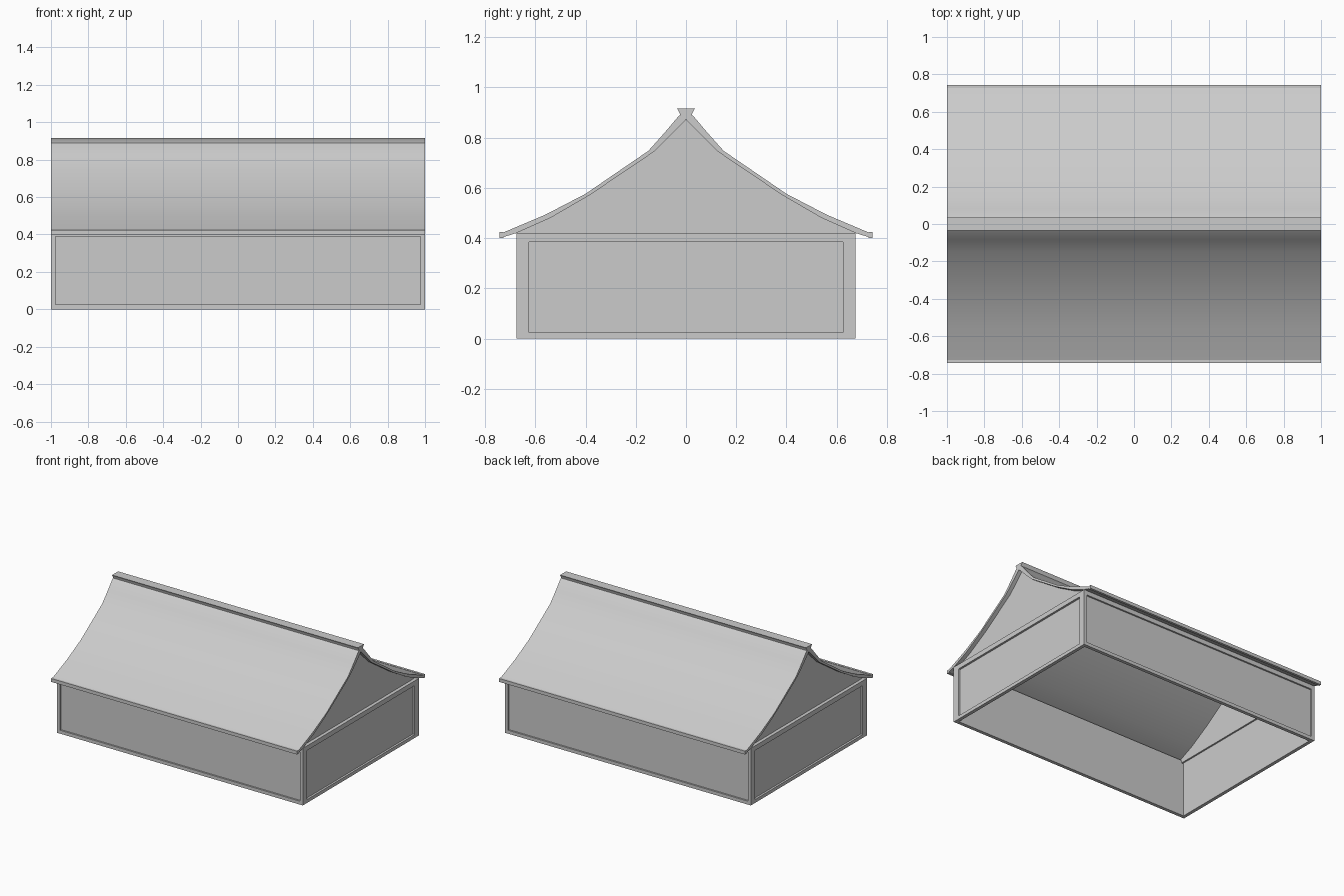
import bpy, math

if "Cube" in bpy.data.objects:
    bpy.data.objects.remove(bpy.data.objects["Cube"])

plaster = bpy.data.materials.new("light grey")
plaster.diffuse_color = (0.6, 0.6, 0.6, 1)
plaster.use_nodes = True
plaster.node_tree.nodes["Principled BSDF"].inputs["Base Color"].default_value = plaster.diffuse_color


def finish(name, verts, faces):
    me = bpy.data.meshes.new(name)
    me.from_pydata(verts, [], faces)
    me.materials.append(plaster)
    ob = bpy.data.objects.new(name, me)
    bpy.context.collection.objects.link(ob)
    bpy.ops.object.select_all(action='DESELECT')
    ob.select_set(True)
    bpy.context.view_layer.objects.active = ob
    bpy.ops.object.mode_set(mode='EDIT')
    bpy.ops.mesh.select_all(action='SELECT')
    bpy.ops.mesh.normals_make_consistent(inside=False)
    bpy.ops.object.mode_set(mode='OBJECT')
    bpy.ops.object.shade_smooth_by_angle(angle=math.radians(35))
    return ob


def extrude_x(name, profile, x0, x1):
    """Closed (y, z) outline extruded along x."""
    n = len(profile)
    verts = [(x, y, z) for x in (x0, x1) for y, z in profile]
    faces = [(i, (i + 1) % n, (i + 1) % n + n, i + n) for i in range(n)]
    faces += [tuple(range(n))[::-1], tuple(range(n, 2 * n))]
    return finish(name, verts, faces)


def box(name, x0, x1, y0, y1, z0, z1):
    return extrude_x(name, [(y0, z0), (y1, z0), (y1, z1), (y0, z1)], x0, x1)


def both(half):
    """Mirror a profile half (centre outwards) into a full run from -y to +y."""
    return [(-y, z) for y, z in reversed(half)] + [p for p in half if p[0] > 0]


W, D, TOP = 1.0, 0.675, 0.42

# Curved roof shell
outer = both([(0, .905), (.03, .885), (.083, .822), (.15, .747), (.40, .576), (.56, .493), (.73, .421)])
inner = both([(0, .872), (.06, .81), (.13, .742), (.385, .570), (.54, .48), (.675, .420), (.73, .403)])
extrude_x("roof", outer + inner[::-1], -W, W)

# Flared ridge cap
ridge = [(-.024, .88), (.024, .88), (.024, .895), (.035, .915), (-.035, .915), (-.024, .895)]
extrude_x("ridge_cap", ridge, -W, W)

for s, end, side in ((-1, "left", "front"), (1, "right", "back")):
    # Eave strips along the long sides
    box(side + "_eave", -W, W, *sorted((s * .726, s * .743)), .40, .425)
    # Long wall: recessed panel with rails
    y_out, y_in = s * D, s * (D - .025)
    ys = sorted((y_out, y_in))
    box(side + "_bottom_rail", -W, W, *ys, 0, .025)
    box(side + "_top_rail", -W, W, *ys, .388, TOP)
    box(side + "_panel", -W + .02, W - .02, *sorted((s * (D - .012), y_in)), .02, .40)
    # End wall: recessed panel with rails
    xs = sorted((s * W, s * (W - .025)))
    px = sorted((s * (W - .015), s * (W - .025)))
    box(end + "_bottom_rail", *xs, -D, D, 0, .025)
    box(end + "_tie_beam", *xs, -D, D, .385, TOP)
    box(end + "_panel", *px, -D + .04, D - .04, .02, .40)
    # Gable filling under the roof curve
    gx = sorted((s * (W - .03), s * (W - .042)))
    extrude_x(end + "_gable", [(y, z + .005) for y, z in inner[1:-1]] + [(D, .40), (-D, .40)], *gx)
    # Corner posts
    for t, where in ((-1, "front"), (1, "back")):
        box(f"{where}_{end}_post", *xs, *sorted((t * D, t * (D - .05))), 0, TOP)
